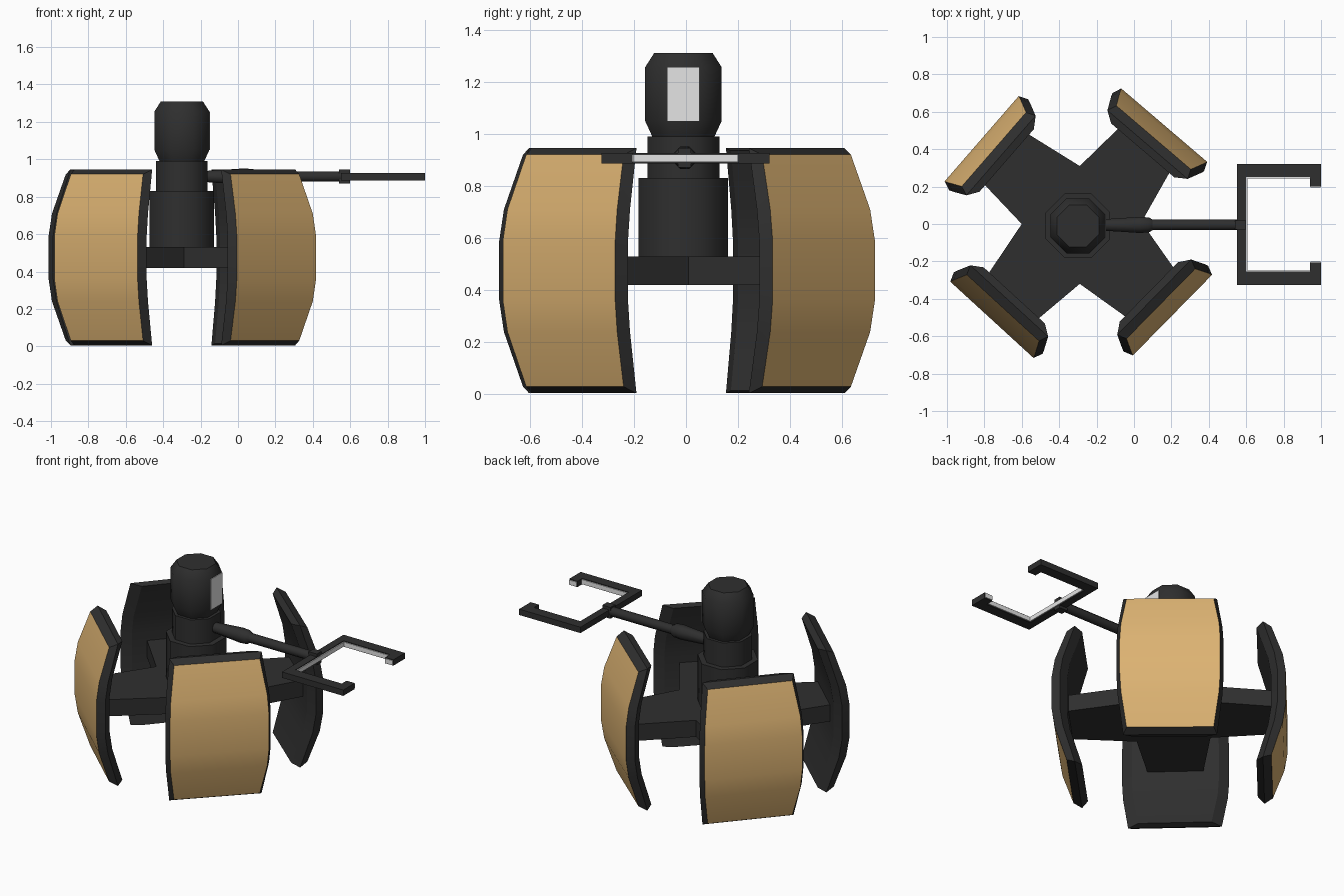
import bpy, bmesh, math
from mathutils import Vector, Matrix

if "Cube" in bpy.data.objects:
    bpy.data.objects.remove(bpy.data.objects["Cube"])

CX, CY = -0.30, -0.01      # axis of the central column


def material(name, r, g, b):
    m = bpy.data.materials.new(name)
    m.diffuse_color = (r, g, b, 1)
    m.use_nodes = True
    m.node_tree.nodes["Principled BSDF"].inputs["Base Color"].default_value = m.diffuse_color
    return m


DARK = material("charcoal", 0.028, 0.028, 0.028)
TAN = material("tan", 0.72, 0.45, 0.17)
SILVER = material("silver", 0.78, 0.78, 0.78)


def finish(name, bm, mats, smooth=None):
    bmesh.ops.recalc_face_normals(bm, faces=bm.faces)
    me = bpy.data.meshes.new(name)
    bm.to_mesh(me)
    bm.free()
    for m in mats:
        me.materials.append(m)
    ob = bpy.data.objects.new(name, me)
    bpy.context.collection.objects.link(ob)
    if smooth:
        bpy.ops.object.select_all(action='DESELECT')
        ob.select_set(True)
        bpy.context.view_layer.objects.active = ob
        bpy.ops.object.shade_smooth_by_angle(angle=math.radians(smooth))
    return ob


def loft(name, rings, mat, matrix=Matrix(), sides=8, smooth=50):
    """Stack of regular polygons: rings are (height, apothem)."""
    bm = bmesh.new()
    k = 1 / math.cos(math.pi / sides)
    rows = []
    for z, r in rings:
        rows.append([bm.verts.new(matrix @ Vector((r * k * math.cos(a), r * k * math.sin(a), z)))
                     for a in ((i + 0.5) * 2 * math.pi / sides for i in range(sides))])
    for a, b in zip(rows, rows[1:]):
        for i in range(sides):
            j = (i + 1) % sides
            bm.faces.new((a[i], a[j], b[j], b[i]))
    bm.faces.new(rows[0][::-1])
    bm.faces.new(rows[-1])
    return finish(name, bm, [mat], smooth)


def prism(name, outline, z0, z1, mat):
    bm = bmesh.new()
    lo = [bm.verts.new((x, y, z0)) for x, y in outline]
    hi = [bm.verts.new((x, y, z1)) for x, y in outline]
    n = len(lo)
    for i in range(n):
        j = (i + 1) % n
        bm.faces.new((lo[i], lo[j], hi[j], hi[i]))
    bm.faces.new(lo[::-1])
    bm.faces.new(hi)
    return finish(name, bm, [mat])


def box(name, x0, x1, y0, y1, z0, z1, mat):
    return prism(name, [(x0, y0), (x1, y0), (x1, y1), (x0, y1)], z0, z1, mat)


# Central column, neck and head
centre = Matrix.Translation((CX, CY, 0))
loft("column", [(0.50, 0.172), (0.83, 0.172)], DARK, centre)
loft("neck", [(0.82, 0.138), (0.99, 0.138)], DARK, centre)
loft("head", [(0.98, 0.115), (1.05, 0.147), (1.255, 0.147), (1.31, 0.112)], DARK, centre)
box("head_window", CX + 0.143, CX + 0.151, CY - 0.061, CY + 0.061, 1.05, 1.255, SILVER)

# Cross-shaped base plate with four tapering arms
ANGLES = [math.radians(a) for a in (49.5, 139, 227.5, 315.5)]
CORNERS = [(-0.29, 0.31), (-0.60, 0.0), (-0.29, -0.32), (0.04, 0.01)]


def polar(a, r, t):
    return (-0.29 + r * math.cos(a) - t * math.sin(a), r * math.sin(a) + t * math.cos(a))


cross = []
for a, corner in zip(ANGLES, CORNERS):
    cross += [polar(a, 0.63, -0.165), polar(a, 0.63, 0.165), corner]
prism("base_cross", cross, 0.42, 0.53, DARK)

# Curved shields: rows are (height, radial offset, half width)
PROFILE = [(0.03, -0.087, 0.262), (0.24, -0.018, 0.295), (0.36, 0, 0.302),
           (0.59, 0, 0.302), (0.71, -0.018, 0.295), (0.92, -0.087, 0.262)]


def shield(name, a):
    bm = bmesh.new()
    rows = []
    last = len(PROFILE) - 1
    for i, (z, dr, t) in enumerate(PROFILE):
        end = -1 if i == 0 else (1 if i == last else 0)
        r = 0.695 + dr
        # front edge, widest rim, back edge
        section = [(r, -t, 0), (r, t, 0), (r - 0.05, t + 0.02, 0.025), (r - 0.09, t - 0.04, 0.015),
                   (r - 0.09, -t + 0.04, 0.015), (r - 0.05, -t - 0.02, 0.025)]
        rows.append([bm.verts.new((*polar(a, rr, tt), z + end * dz)) for rr, tt, dz in section])
    for p, q in zip(rows, rows[1:]):
        for i in range(6):
            j = (i + 1) % 6
            f = bm.faces.new((p[i], p[j], q[j], q[i]))
            f.material_index = 1 if i == 0 else 0
    for p in (rows[0], rows[-1]):
        bm.faces.new((p[0], p[1], p[2], p[5]))
        bm.faces.new((p[5], p[2], p[3], p[4]))
    return finish(name, bm, [DARK, TAN], 30)


for i, a in enumerate(ANGLES):
    shield("shield_%d" % (i + 1), a)

# Reaching arm along +x: flared sleeve, then a thin rod
along_x = Matrix.Translation((0, -0.005, 0.908)) @ Matrix.Rotation(math.pi / 2, 4, 'Y')
loft("arm_sleeve", [(-0.20, 0.028), (0.03, 0.043), (0.08, 0.040), (0.10, 0.028)], DARK, along_x)
loft("arm_rod", [(0.08, 0.028), (0.57, 0.028), (0.60, 0.024)], DARK, along_x)
box("claw_mount", 0.54, 0.60, -0.03, 0.02, 0.87, 0.945, DARK)

# Square claw with inward tips
prism("claw", [(0.55, -0.325), (1.0, -0.325), (1.0, -0.205), (0.94, -0.205), (0.94, -0.255),
               (0.60, -0.255), (0.60, 0.25), (0.94, 0.25), (0.94, 0.20), (1.0, 0.20),
               (1.0, 0.32), (0.55, 0.32)], 0.887, 0.926, DARK)

# Silver lining on the inner faces of the claw
Z0, Z1 = 0.892, 0.921
box("claw_lining_back", 0.598, 0.606, -0.25, 0.245, Z0, Z1, SILVER)
for s, y, tip in ((1, 0.25, 0.20), (-1, -0.255, -0.205)):
    side = "left" if s > 0 else "right"
    ys = sorted((y + 0.002 * s, y - 0.006 * s))
    box("claw_lining_" + side, 0.60, 0.94, ys[0], ys[1], Z0, Z1, SILVER)
    ys = sorted((tip + 0.002 * s, tip - 0.005 * s))
    box("claw_tip_pad_" + side, 0.943, 0.997, ys[0], ys[1], Z0, Z1, SILVER)
